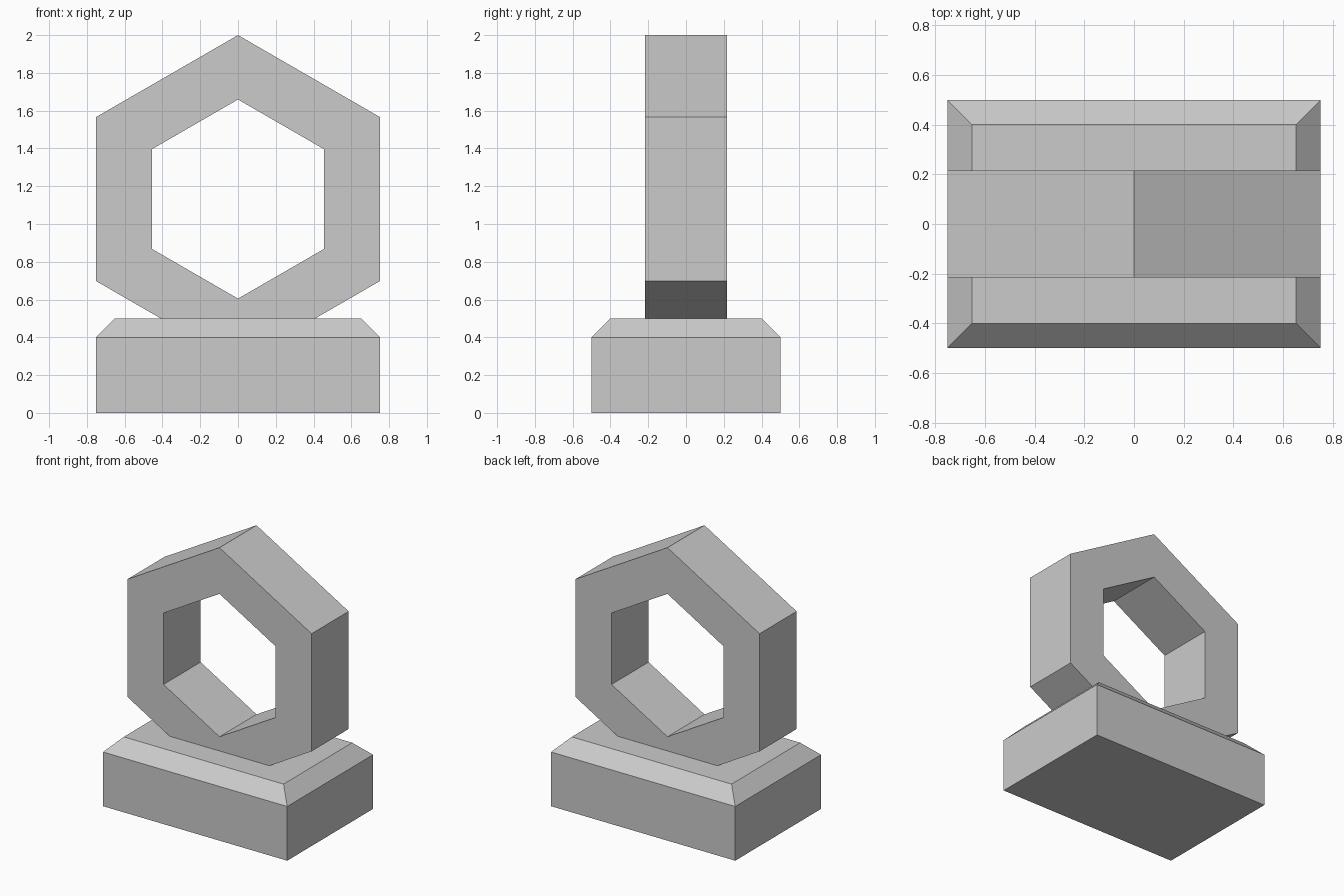
import bpy, bmesh
from math import sin, cos, pi

if "Cube" in bpy.data.objects:
    bpy.data.objects.remove(bpy.data.objects["Cube"])


def make_object(name, rings, close_rings):
    """Skin a list of equal-length point loops with flat quads."""
    bm = bmesh.new()
    loops = [[bm.verts.new(p) for p in ring] for ring in rings]
    n = len(loops[0])
    count = len(loops) if close_rings else len(loops) - 1
    for i in range(count):
        a, b = loops[i], loops[(i + 1) % len(loops)]
        for j in range(n):
            k = (j + 1) % n
            bm.faces.new((a[j], a[k], b[k], b[j]))
    if not close_rings:
        bm.faces.new(loops[0])
        bm.faces.new(loops[-1])
    bmesh.ops.recalc_face_normals(bm, faces=bm.faces)
    mesh = bpy.data.meshes.new(name)
    bm.to_mesh(mesh)
    bm.free()
    obj = bpy.data.objects.new(name, mesh)
    bpy.context.collection.objects.link(obj)
    return obj


def rectangle(x, y, z):
    return [(-x, -y, z), (x, -y, z), (x, y, z), (-x, y, z)]


def hexagon(radius, y, z):
    return [(radius * sin(i * pi / 3), y, z + radius * cos(i * pi / 3))
            for i in range(6)]


# Plinth with a chamfered top edge
make_object("base", [rectangle(0.752, 0.5, 0), rectangle(0.752, 0.5, 0.4),
                     rectangle(0.652, 0.4, 0.5)], False)

# Upright hexagonal ring, its lowest corner sunk into the base
outer, inner, half, centre = 0.868, 0.527, 0.216, 1.132
make_object("hexagonal_ring", [hexagon(outer, -half, centre), hexagon(outer, half, centre),
                               hexagon(inner, half, centre), hexagon(inner, -half, centre)], True)
